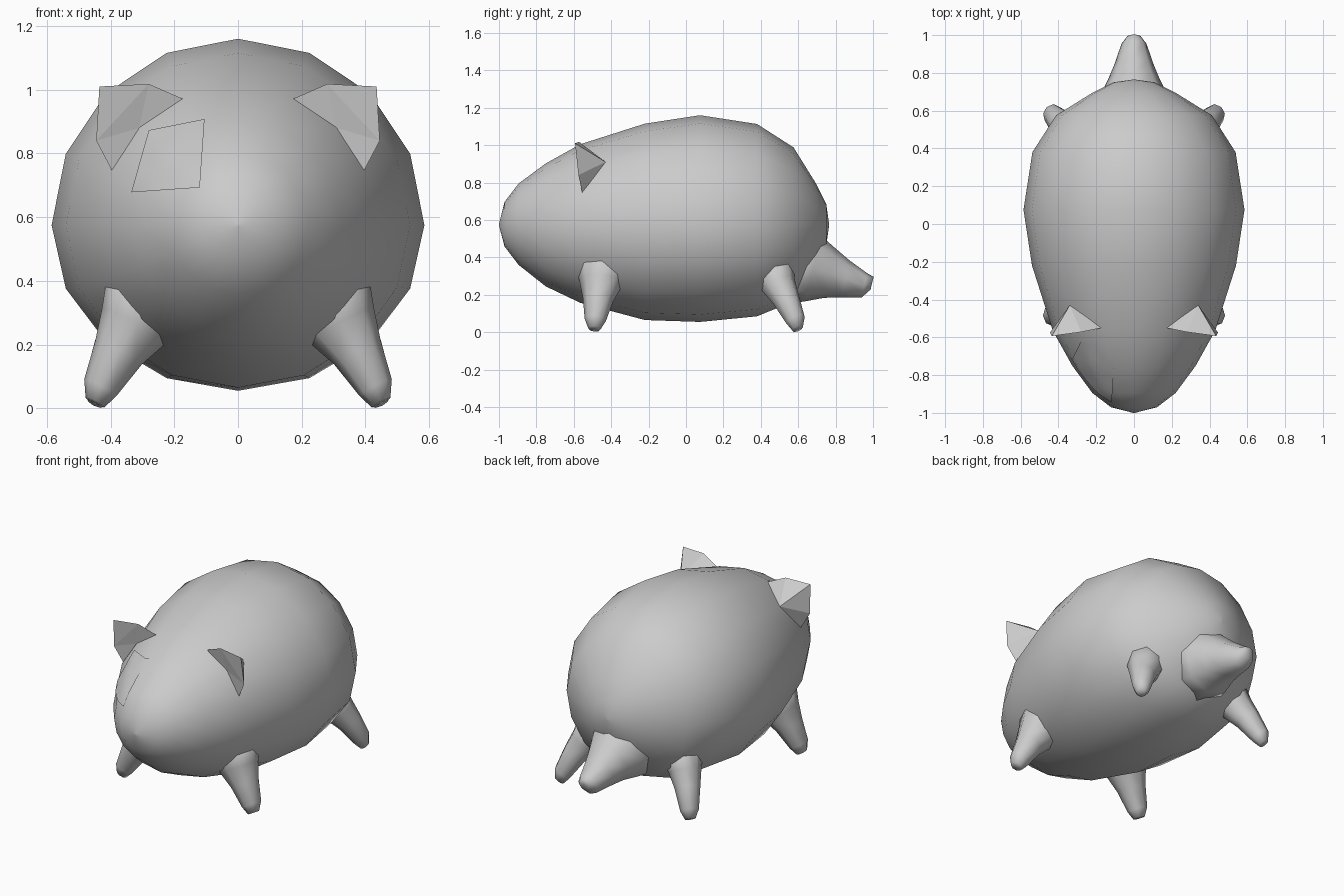
import bpy, math
from mathutils import Vector
from mathutils.bvhtree import BVHTree

if "Cube" in bpy.data.objects:
    bpy.data.objects.remove(bpy.data.objects["Cube"])


def make(name, verts, faces, smooth=False, mirror=False):
    me = bpy.data.meshes.new(name)
    me.from_pydata([tuple(v) for v in verts], [], faces)
    me.update()
    ob = bpy.data.objects.new(name, me)
    bpy.context.collection.objects.link(ob)
    for p in me.polygons:
        p.use_smooth = smooth
    if mirror:
        m = ob.modifiers.new("Mirror", 'MIRROR')
        m.use_axis = (True, False, False)
    return ob


def skin(rings):
    """Join equal-sized rings of points with quads and cap both ends."""
    n = len(rings[0])
    verts = [v for r in rings for v in r]
    faces = [(k * n + i, k * n + (i + 1) % n, (k + 1) * n + (i + 1) % n, (k + 1) * n + i)
             for k in range(len(rings) - 1) for i in range(n)]
    for k, flip in ((0, True), (len(rings) - 1, False)):
        verts.append(sum((Vector(v) for v in rings[k]), Vector()) / n)
        c = len(verts) - 1
        for i in range(n):
            a, b = k * n + i, k * n + (i + 1) % n
            faces.append((b, a, c) if flip else (a, b, c))
    return verts, faces


def tube(name, stations, sides=8, mirror=False):
    """Tapered limb through (x, y, z, radius) stations."""
    axis = (Vector(stations[-1][:3]) - Vector(stations[0][:3])).normalized()
    u = axis.cross(Vector((0, 1, 0)) if abs(axis.y) < 0.8 else Vector((1, 0, 0))).normalized()
    w = axis.cross(u)
    rings = []
    for x, y, z, r in stations:
        rings.append([Vector((x, y, z)) + r * (u * math.cos(t) + w * math.sin(t))
                      for t in (2 * math.pi * i / sides for i in range(sides))])
    return make(name, *skin(rings), smooth=True, mirror=mirror)


# Body: 16-sided egg along y, slightly flattened underneath
MID = 0.575
profile = [(-1.0, 0.004, 0.57), (-0.97, 0.122, 0.458), (-0.895, 0.22, 0.36), (-0.75, 0.327, 0.245),
           (-0.565, 0.43, 0.157), (-0.22, 0.54, 0.065), (0.075, 0.585, 0.055), (0.38, 0.538, 0.085),
           (0.575, 0.413, 0.165), (0.695, 0.22, 0.355), (0.75, 0.11, 0.465), (0.765, 0.004, 0.571)]
rings = []
for y, r, low in profile:
    ring = []
    for i in range(16):
        t = -2 * math.pi * i / 16
        s = math.sin(t)
        ring.append(Vector((r * math.cos(t), y, MID + s * (r if s > 0 else MID - low))))
    rings.append(ring)
body_verts, body_faces = skin(rings)
make("body", body_verts, body_faces, smooth=True)

# Legs, splayed outwards and flared where they meet the body
tube("front_legs", [(0.25, -0.44, 0.40, 0.17), (0.325, -0.455, 0.26, 0.115), (0.375, -0.47, 0.175, 0.082),
                    (0.432, -0.485, 0.065, 0.057), (0.449, -0.49, 0.018, 0.033)], mirror=True)
tube("back_legs", [(0.26, 0.44, 0.38, 0.14), (0.34, 0.495, 0.25, 0.093), (0.385, 0.535, 0.175, 0.073),
                   (0.434, 0.585, 0.065, 0.053), (0.448, 0.597, 0.018, 0.03)], mirror=True)

# Tail, blending into the rump
tube("tail", [(0, 0.55, 0.37, 0.23), (0, 0.68, 0.34, 0.18), (0, 0.77, 0.315, 0.135),
              (0, 0.85, 0.285, 0.102), (0, 0.955, 0.25, 0.066), (0, 0.995, 0.262, 0.035)])

# Ears: faceted folded wedges rooted on the head
ear_verts = [(0.17, -0.55, 0.97), (0.28, -0.572, 1.018), (0.435, -0.593, 1.01), (0.445, -0.575, 0.84),
             (0.395, -0.555, 0.745), (0.31, -0.55, 0.88), (0.34, -0.43, 0.91)]
ear_faces = [(0, 6, 1), (1, 6, 2), (2, 6, 3), (3, 6, 4),
             (1, 2, 3), (0, 1, 5), (1, 3, 5), (3, 4, 5)]
make("ears", ear_verts, ear_faces, mirror=True)

# Eye patch: a thin four-sided panel laid over one side of the face
tree = BVHTree.FromPolygons(body_verts, body_faces)
corners = [Vector(c) for c in ((-0.335, 0.675), (-0.12, 0.69), (-0.105, 0.905), (-0.28, 0.87))]
N = 6
grid = []
for j in range(N + 1):
    for i in range(N + 1):
        a = corners[0].lerp(corners[1], i / N)
        b = corners[3].lerp(corners[2], i / N)
        p = a.lerp(b, j / N)
        hit, normal, _, _ = tree.ray_cast(Vector((p.x, -3, p.y)), Vector((0, 1, 0)))
        grid.append(hit + Vector((0, -0.008, 0.003)))
quads = [(j * (N + 1) + i, j * (N + 1) + i + 1, (j + 1) * (N + 1) + i + 1, (j + 1) * (N + 1) + i)
         for j in range(N) for i in range(N)]
make("eye_patch", grid, quads, smooth=True)
